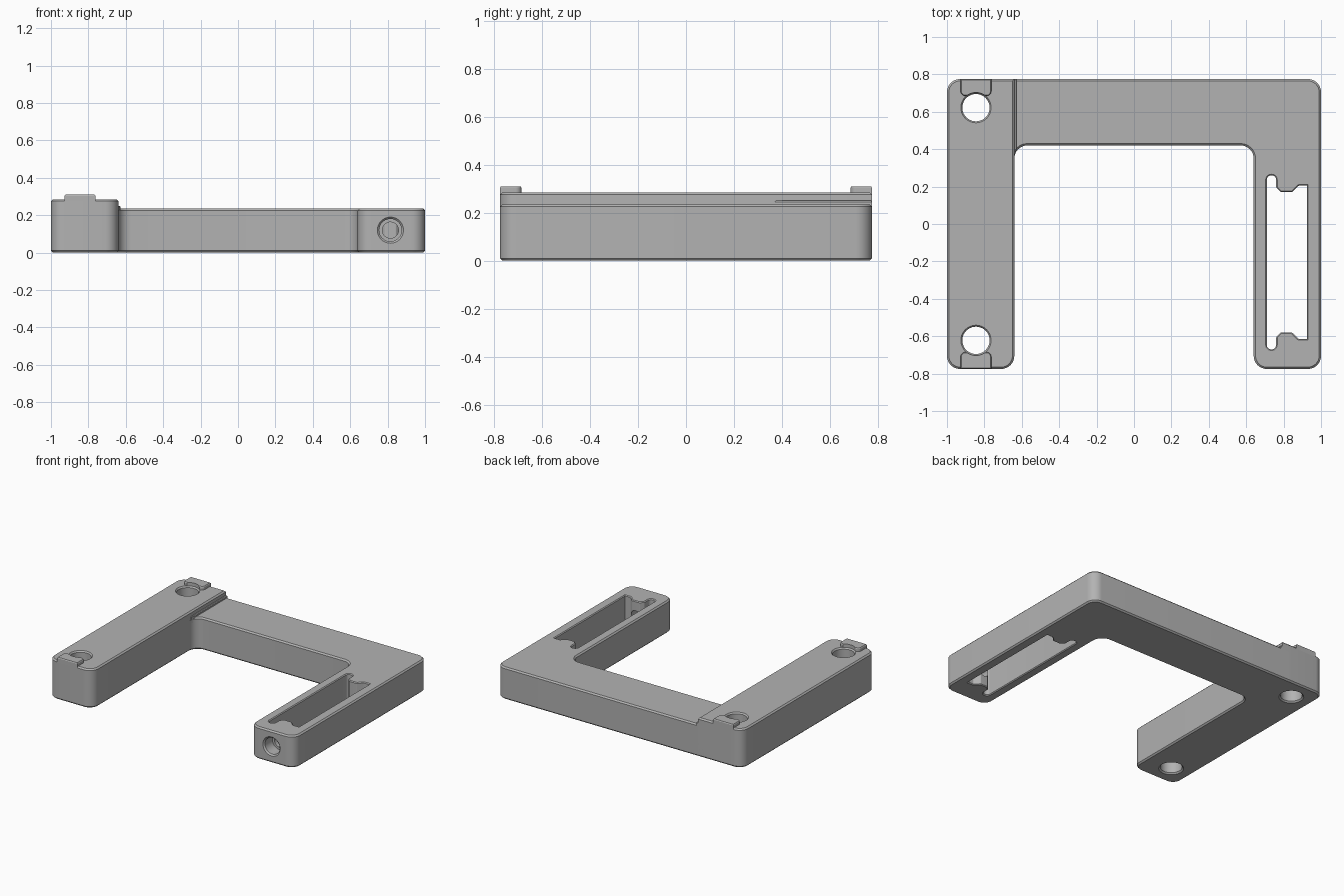
import bpy, bmesh, math
from mathutils import Vector

if "Cube" in bpy.data.objects:
    bpy.data.objects.remove(bpy.data.objects["Cube"], do_unlink=True)

GREY = (0.45, 0.45, 0.45, 1)
mat = bpy.data.materials.new("plain grey")
mat.use_nodes = True
mat.diffuse_color = GREY
mat.node_tree.nodes["Principled BSDF"].inputs["Base Color"].default_value = GREY

HALF = 0.775          # half depth
EDGE = 0.01           # small edge chamfer
R = 0.07              # main corner radius


def rounded(corners, steps=8):
    """Outline from (x, y, radius) corners."""
    pts = []
    n = len(corners)
    for i, (x, y, r) in enumerate(corners):
        p = Vector((x, y))
        if r == 0:
            pts.append(p)
            continue
        a = (Vector(corners[i - 1][:2]) - p).normalized()
        b = (Vector(corners[(i + 1) % n][:2]) - p).normalized()
        half = a.angle(b) / 2
        centre = p + (a + b).normalized() * r / math.sin(half)
        start = p + a * r / math.tan(half) - centre
        end = p + b * r / math.tan(half) - centre
        sweep = math.pi - 2 * half
        for k in range(steps + 1):
            t = k / steps
            pts.append(centre + (start * math.sin((1 - t) * sweep)
                                 + end * math.sin(t * sweep)) / math.sin(sweep))
    return pts


def circle(x, y, r, n=40):
    return [Vector((x + r * math.cos(math.tau * k / n),
                    y + r * math.sin(math.tau * k / n))) for k in range(n)]


def inset(pts, d):
    """Mitred inward offset of an outline."""
    area = sum(p.x * q.y - q.x * p.y for p, q in zip(pts, pts[1:] + pts[:1]))
    s = 1 if area > 0 else -1
    out = []
    for i, p in enumerate(pts):
        e = (p - pts[i - 1]).normalized()
        f = (pts[(i + 1) % len(pts)] - p).normalized()
        n1, n2 = Vector((-e.y, e.x)) * s, Vector((-f.y, f.x)) * s
        out.append(p + (n1 + n2) * d / (1 + n1.dot(n2)))
    return out


def prism(name, pts, levels, along_y=False):
    """Stack of (height, inset) outlines, capped at both ends."""
    bm = bmesh.new()
    rings = []
    for z, d in levels:
        rings.append([bm.verts.new((p.x, z, -p.y) if along_y else (p.x, p.y, z))
                      for p in inset(pts, d)])
    n = len(pts)
    for lo, hi in zip(rings, rings[1:]):
        for i in range(n):
            j = (i + 1) % n
            bm.faces.new((lo[i], lo[j], hi[j], hi[i]))
    bm.faces.new(rings[0])
    bm.faces.new(rings[-1])
    bmesh.ops.recalc_face_normals(bm, faces=bm.faces)
    mesh = bpy.data.meshes.new(name)
    bm.to_mesh(mesh)
    bm.free()
    mesh.materials.append(mat)
    ob = bpy.data.objects.new(name, mesh)
    bpy.context.collection.objects.link(ob)
    return ob


def activate(ob):
    bpy.ops.object.select_all(action="DESELECT")
    ob.select_set(True)
    bpy.context.view_layer.objects.active = ob


def cut(ob, cutters):
    activate(ob)
    for c in cutters:
        c.hide_render = True
        m = ob.modifiers.new("cut", "BOOLEAN")
        m.operation, m.solver, m.object = "DIFFERENCE", "EXACT", c
        bpy.ops.object.modifier_apply(modifier=m.name)


def block(top):
    return [(0, EDGE), (EDGE, 0), (top - EDGE, 0), (top, EDGE)]


# Tall bar on the right-hand side
bar = prism("tall_bar", rounded([(-1, -HALF, R), (-0.64, -HALF, R),
                                 (-0.64, HALF, 0), (-1, HALF, R)]), block(0.285))

# Lower back beam and side arm in one L shape
arm = prism("beam_and_arm", rounded([
    (-0.7, HALF, 0), (-0.7, 0.34, 0), (-0.64, 0.34, 0), (-0.64, 0.42, R),
    (0.64, 0.42, R), (0.64, -HALF, R), (1, -HALF, R), (1, HALF, R)]), block(0.235))

# Thin ridge where the beam meets the bar
ridge = prism("joint_ridge", rounded([(-0.66, 0.37, 0), (-0.636, 0.37, 0), (-0.628, 0.4, 0),
                                      (-0.628, HALF, 0), (-0.66, HALF, 0)]),
              [(0.2, 0), (0.245, 0), (0.25, 0.004)])

# Raised tabs at both ends of the bar
tabs = []
for side, name in ((1, "back_tab"), (-1, "front_tab")):
    tabs.append(prism(name, rounded([
        (-0.927, side * HALF, 0), (-0.927, side * 0.685, 0.025),
        (-0.763, side * 0.685, 0.025), (-0.763, side * HALF, 0)]),
        [(0.27, 0), (0.304, 0), (0.31, 0.004)]))

# Vertical holes through the bar, with chamfered rims
holes = [prism("hole_cutter", circle(-0.845, y, 0.073),
               [(-0.02, -0.03), (EDGE, 0), (0.275, 0), (0.285, -0.008), (0.4, -0.008)])
         for y in (0.622, -0.622)]
cut(bar, holes)
for tab, hole in zip(tabs, holes):
    cut(tab, [hole])

# Slot through the arm, its two ends mirrored
MID = -0.205
end = [(0.71, 0.465, 0.024), (0.76, 0.465, 0.024), (0.76, 0.4, 0.015),
       (0.785, 0.375, 0.01), (0.845, 0.375, 0.01), (0.88, 0.41, 0.01), (0.925, 0.41, 0)]
slot = prism("slot_cutter", rounded([(x, MID + d, r) for x, d, r in end]
                                    + [(x, MID - d, r) for x, d, r in reversed(end)]),
             [(-0.1, -0.006), (0, -0.006), (0.006, 0), (0.229, 0), (0.235, -0.006), (0.4, -0.006)])

# Stepped bore from the front of the arm into the slot
bore = prism("bore_cutter", circle(0.815, -0.12, 0.06),
             [(-0.795, -0.03), (-0.765, 0), (-0.68, 0), (-0.68, 0.017), (-0.5, 0.017)],
             along_y=True)
cut(arm, [slot, bore])

for cutter in holes + [slot, bore]:
    bpy.data.objects.remove(cutter, do_unlink=True)

for ob in [bar, arm, ridge] + tabs:
    activate(ob)
    bpy.ops.object.shade_smooth_by_angle(angle=math.radians(30))
